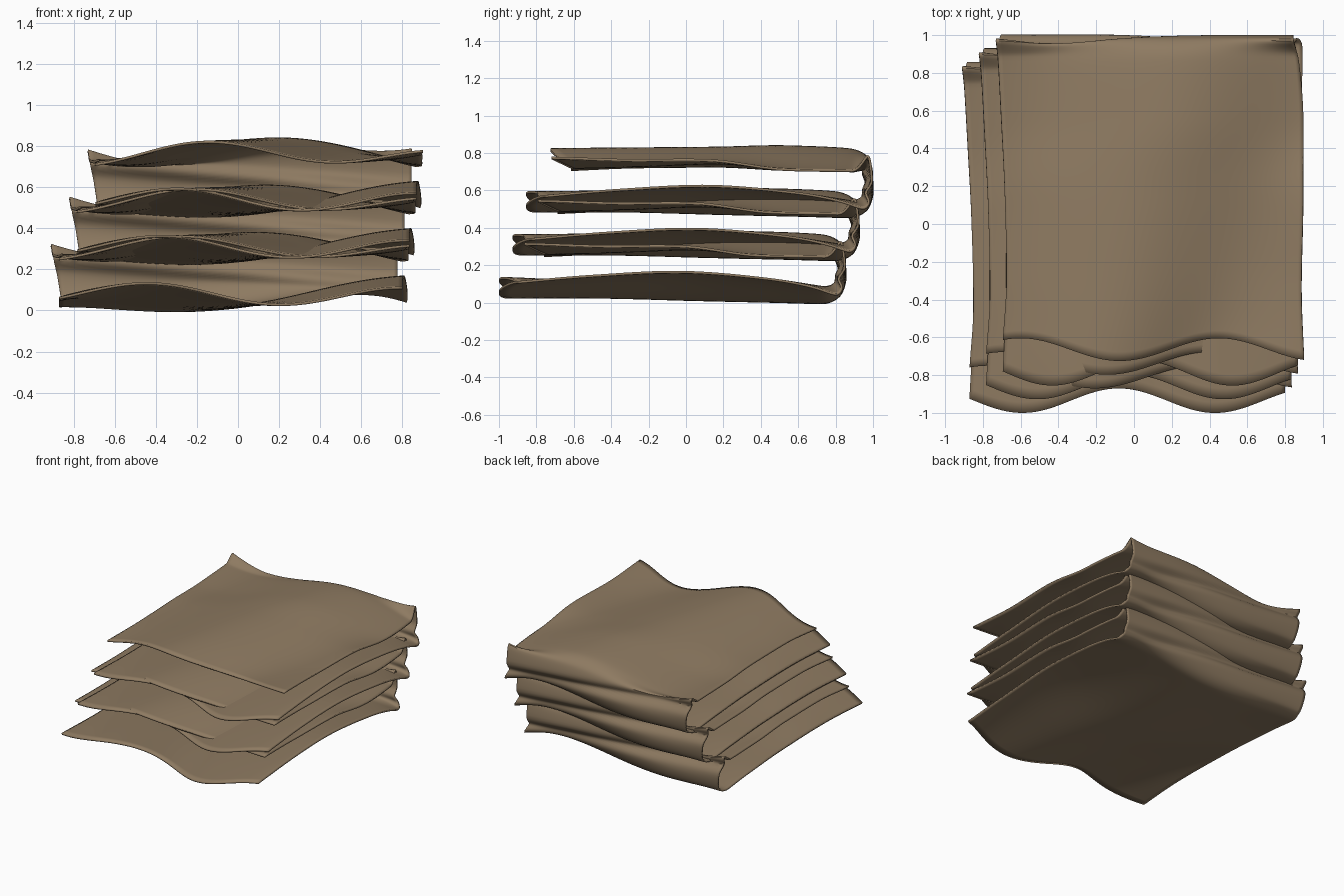
import bpy
from math import cos, pi, exp

if "Cube" in bpy.data.objects:
    bpy.data.objects.remove(bpy.data.objects["Cube"])

# One folded sheet as control rows running bottom front -> back fold -> top front.
# Each row: y, left x, right x, mean height, ripple size, ripple crest x,
# ripple length, extra lift at the left edge, extra lift at the right edge
ROWS = [
    (-0.935, -0.87, 0.80, .080, .050, .84, 1.28, .005, -.020),
    (-0.50, -0.85, 0.80, .076, .048, .78, 1.40, -.035, .020),
    (0.00, -0.85, 0.81, .068, .050, .70, 1.55, -.060, .050),
    (0.45, -0.87, 0.82, .055, .046, .68, 1.70, -.045, .030),
    (0.72, -0.87, 0.825, .048, .044, .65, 1.80, -.050, -.015),
    (0.815, -0.86, 0.82, .090, .045, .50, 1.70, -.060, -.060),
    (0.852, -0.88, 0.775, .167, .035, .35, 1.70, .010, -.030),
    (0.83, -0.91, 0.775, .255, .040, .22, 1.70, .080, .085),
    (0.74, -0.90, 0.80, .298, .060, .18, 1.70, .010, -.015),
    (0.40, -0.88, 0.83, .313, .062, .10, 1.65, .000, -.005),
    (0.00, -0.86, 0.83, .320, .047, -.05, 1.50, -.005, .020),
    (-0.45, -0.85, 0.82, .319, .045, -.18, 1.38, -.010, -.010),
    (-0.81, -0.87, 0.835, .315, .047, -.29, 1.28, -.020, -.035),
]


def smooth_at(vals, t):
    """Monotone smooth curve through evenly spaced values."""
    n = len(vals)
    i = min(int(t), n - 2)
    f = t - i

    def slope(k):
        if k == 0:
            return vals[1] - vals[0]
        if k == n - 1:
            return vals[-1] - vals[-2]
        a, b = vals[k] - vals[k - 1], vals[k + 1] - vals[k]
        return 2 * a * b / (a + b) if a * b > 0 else 0.0
    h = f * f * (3 - 2 * f)
    return (vals[i] * (1 - h) + vals[i + 1] * h
            + slope(i) * f * (1 - f) ** 2 - slope(i + 1) * f * f * (1 - f))


def sheet_mesh():
    nu, sub = 72, 8
    last = len(ROWS) - 1
    nv = last * sub
    verts, faces = [], []
    for j in range(nv + 1):
        t = j / sub
        y0, xl, xr, mean, amp, crest, length, dl, dr = (
            smooth_at([r[k] for r in ROWS], t) for k in range(9))
        low, high = max(0, 1 - t / 2), max(0, 1 - (last - t) / 2)
        wall = max(0, 1 - abs(t - 6) / 2)
        for i in range(nu + 1):
            u = i / nu
            # side edges flare only near the end of the row
            x = -0.86 + 1.68 * u + (xl + 0.86) * (1 - u) ** 8 + (xr - 0.82) * u ** 8
            z = (mean + amp * cos(2 * pi * (x - crest) / length)
                 + dl * (1 - u) ** 5 + dr * u ** 5)
            # wavy front hems
            y = (y0 + low * 0.065 * cos(2 * pi * (x + 0.08) / 1.02)
                 + high * 0.06 * cos(2 * pi * (x - 0.35) / 1.12))
            # diagonal crease pressed into the back fold
            y -= 0.035 * min(1, wall * 2) * exp(-((z - 0.185 + 0.075 * x) / 0.035) ** 2)
            verts.append((x, y, z))
    w = nu + 1
    for j in range(nv):
        for i in range(nu):
            a = j * w + i
            faces.append((a, a + 1, a + w + 1, a + w))
    me = bpy.data.meshes.new("folded_sheet")
    me.from_pydata(verts, [], faces)
    return me


cloth = bpy.data.materials.new("brown cloth")
cloth.diffuse_color = (0.27, 0.195, 0.12, 1)
cloth.use_nodes = True
cloth.node_tree.nodes["Principled BSDF"].inputs["Base Color"].default_value = cloth.diffuse_color

# Three stacked sheets, each shifted right, back and up, and slightly narrower
for n, name in enumerate(("lower_cloth", "middle_cloth", "upper_cloth")):
    me = sheet_mesh()
    for v in me.vertices:
        v.co.x = v.co.x * (1 - 0.0325 * n) + 0.06 * n
        v.co.y += 0.0725 * n
        v.co.z += 0.23 * n
    me.materials.append(cloth)
    ob = bpy.data.objects.new(name, me)
    bpy.context.collection.objects.link(ob)
    mod = ob.modifiers.new("thickness", 'SOLIDIFY')
    mod.thickness = 0.013
    mod.offset = 0
    bpy.context.view_layer.objects.active = ob
    ob.select_set(True)
    bpy.ops.object.shade_smooth_by_angle(angle=0.7)
    ob.select_set(False)
